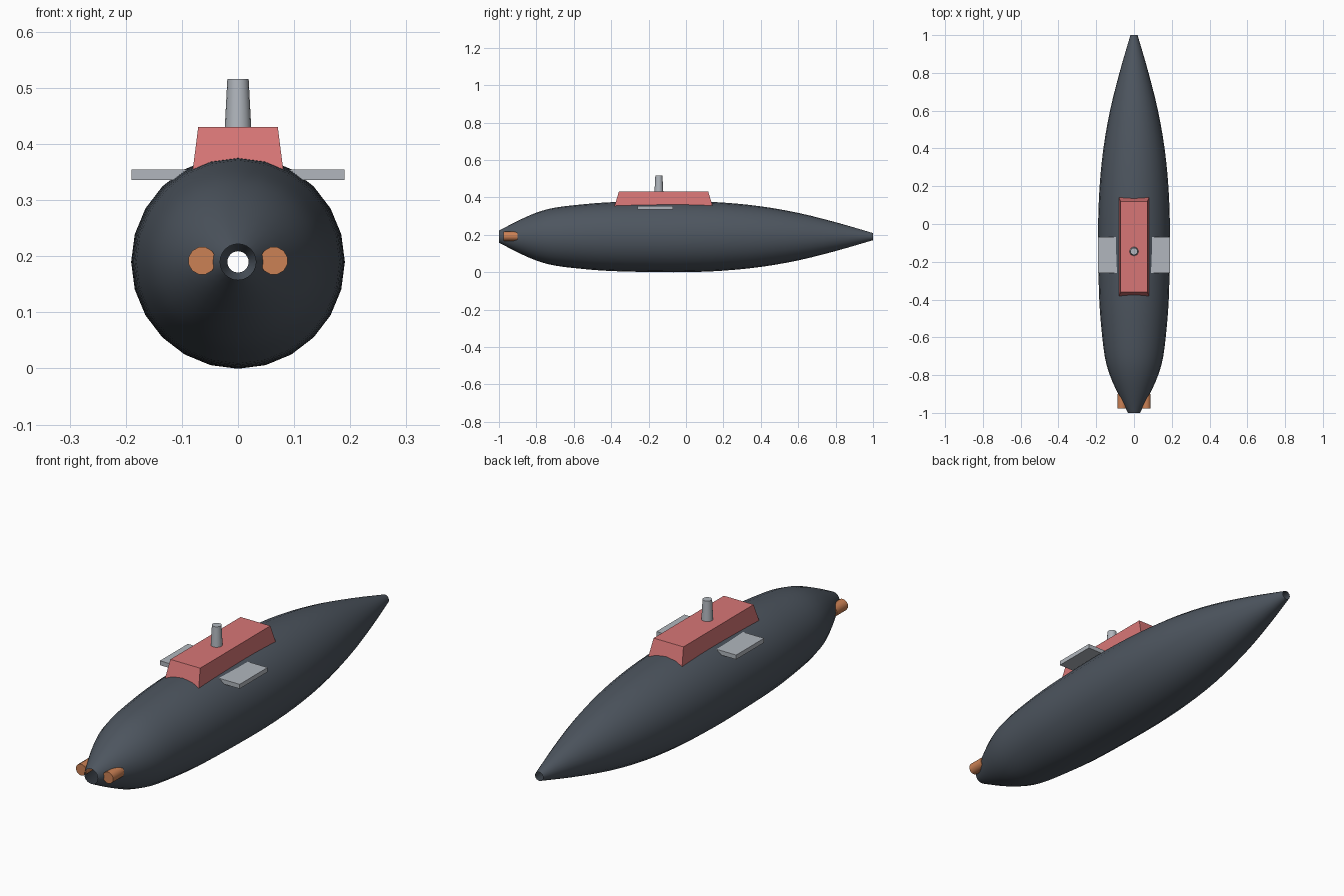
import bpy, bmesh, math
from mathutils import Matrix, Vector

if "Cube" in bpy.data.objects:
    bpy.data.objects.remove(bpy.data.objects["Cube"])

AXIS_Z = 0.19   # height of the hull centre line


def material(name, rgb):
    m = bpy.data.materials.new(name)
    m.diffuse_color = (*rgb, 1)
    m.use_nodes = True
    m.node_tree.nodes["Principled BSDF"].inputs["Base Color"].default_value = m.diffuse_color
    return m


HULL = material("slate", (0.075, 0.092, 0.115))
RED = material("coral red", (0.68, 0.18, 0.18))
GREY = material("light grey", (0.44, 0.47, 0.51))
COPPER = material("copper", (0.60, 0.22, 0.09))


def finish(name, bm, mat, smooth=False):
    bmesh.ops.recalc_face_normals(bm, faces=bm.faces)
    me = bpy.data.meshes.new(name)
    bm.to_mesh(me)
    bm.free()
    me.materials.append(mat)
    ob = bpy.data.objects.new(name, me)
    bpy.context.collection.objects.link(ob)
    if smooth:
        bpy.ops.object.select_all(action='DESELECT')
        ob.select_set(True)
        bpy.context.view_layer.objects.active = ob
        bpy.ops.object.shade_smooth_by_angle(angle=math.radians(35))
    return ob


def frustum(name, r1, r2, depth, matrix, mat, sides):
    bm = bmesh.new()
    bmesh.ops.create_cone(bm, cap_ends=True, segments=sides, radius1=r1,
                          radius2=r2, depth=depth, matrix=matrix)
    return finish(name, bm, mat, True)


# Hull: (y, radius) profile, smoothed and turned about the y axis, open ends
PROFILE = [(-1, .032), (-.9, .084), (-.8, .128), (-.7, .155), (-.55, .173),
           (-.4, .184), (-.2, .189), (0, .19), (.2, .182), (.4, .162),
           (.6, .127), (.8, .077), (1, .019)]


def smooth_profile(pts, steps):
    p = [Vector(q) for q in pts]
    p = [2 * p[0] - p[1]] + p + [2 * p[-1] - p[-2]]
    out = []
    for a, b, c, d in zip(p, p[1:], p[2:], p[3:]):
        for i in range(steps):
            t = i / steps
            out.append(0.5 * (2 * b + (c - a) * t + (2 * a - 5 * b + 4 * c - d) * t**2
                              + (3 * b - a - 3 * c + d) * t**3))
    return out + [p[-2]]


SIDES = 24
bm = bmesh.new()
rings = []
for y, r in smooth_profile(PROFILE, 3):
    rings.append([bm.verts.new((r * math.sin(math.tau * k / SIDES), y,
                                AXIS_Z + r * math.cos(math.tau * k / SIDES)))
                  for k in range(SIDES)])
for a, b in zip(rings, rings[1:]):
    for k in range(SIDES):
        n = (k + 1) % SIDES
        bm.faces.new((a[k], b[k], b[n], a[n]))
finish("hull", bm, HULL, True)

# Conning tower: tapered box sunk into the hull
bm = bmesh.new()
bmesh.ops.create_cube(bm, size=2)
for v in bm.verts:
    top = v.co.z > 0
    v.co = (v.co.x * (.071 if top else .083),
            -.12 + v.co.y * (.239 if top else .268),
            .43 if top else .335)
finish("conning_tower", bm, RED)

# Diving planes: one flat plate through the upper hull
bm = bmesh.new()
bmesh.ops.create_cube(bm, size=1, matrix=Matrix.Translation((0, -.165, .345))
                      @ Matrix.Diagonal((.38, .19, .019, 1)))
finish("diving_planes", bm, GREY)

# Periscope: tapered post on the tower
frustum("periscope", .024, .019, .095, Matrix.Translation((0, -.145, .4685)), GREY, 16)

# Torpedo tubes: one each side of the nose
for side, label in ((-1, "left"), (1, "right")):
    frustum(label + "_torpedo_tube", .025, .025, .076,
            Matrix.Translation((side * .064, -.938, AXIS_Z + .002))
            @ Matrix.Rotation(math.pi / 2, 4, 'X')
            @ Matrix.Rotation(math.pi / 12, 4, 'Z'), COPPER, 12)
